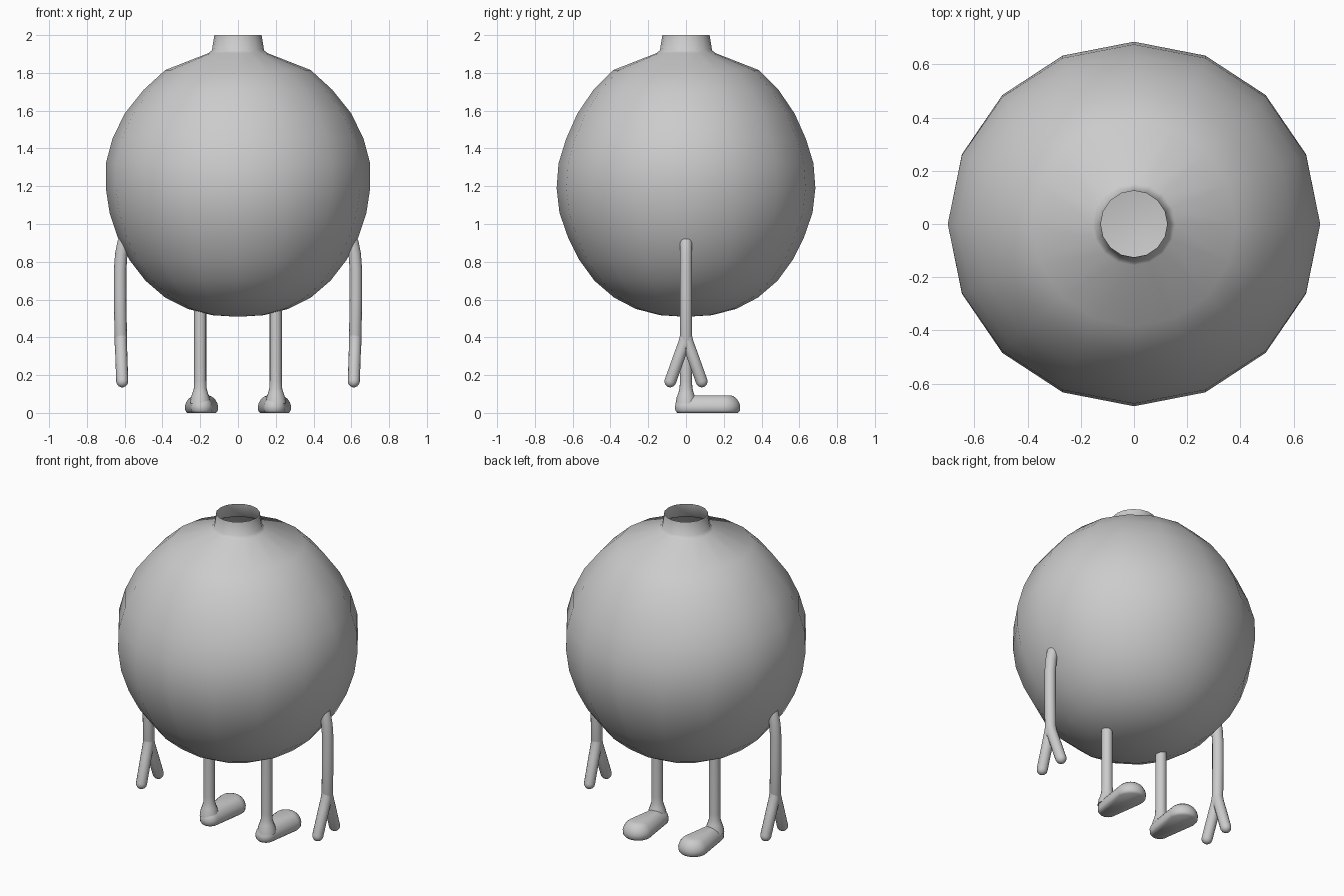
import bpy, bmesh, math
from mathutils import Vector

if "Cube" in bpy.data.objects:
    bpy.data.objects.remove(bpy.data.objects["Cube"])

grey = bpy.data.materials.new("plain grey")
grey.diffuse_color = (0.6, 0.6, 0.6, 1)
grey.use_nodes = True
grey.node_tree.nodes["Principled BSDF"].inputs["Base Color"].default_value = grey.diffuse_color


def finish(name, rings, cap_start=False, cap_end=False, angle=60):
    """Skin a list of equal closed rings into one smooth object."""
    bm = bmesh.new()
    loops = [[bm.verts.new(p) for p in ring] for ring in rings]
    n = len(loops[0])
    for a, b in zip(loops, loops[1:]):
        for i in range(n):
            j = (i + 1) % n
            bm.faces.new((a[i], a[j], b[j], b[i]))
    if cap_start:
        bm.faces.new(loops[0][::-1])
    if cap_end:
        bm.faces.new(loops[-1])
    bmesh.ops.recalc_face_normals(bm, faces=bm.faces)
    me = bpy.data.meshes.new(name)
    bm.to_mesh(me)
    bm.free()
    me.materials.append(grey)
    ob = bpy.data.objects.new(name, me)
    bpy.context.collection.objects.link(ob)
    bpy.ops.object.select_all(action='DESELECT')
    bpy.context.view_layer.objects.active = ob
    ob.select_set(True)
    bpy.ops.object.shade_smooth_by_angle(angle=math.radians(angle))
    return ob


def ellipse(rx, ry, z, n=16):
    return [(rx * math.cos(2 * math.pi * i / n), ry * math.sin(2 * math.pi * i / n), z)
            for i in range(n)]


def tube(name, path, r, n=14, round_end=True):
    """Round tube along a mostly vertical path, with a domed far end."""
    pts = [Vector(p) for p in path]
    stations = []
    for i, p in enumerate(pts):
        d = (pts[min(i + 1, len(pts) - 1)] - pts[max(i - 1, 0)]).normalized()
        stations.append((p, d, r))
    if round_end:
        p, d, _ = stations[-1]
        for a in (25, 50, 70, 85):
            t = math.radians(a)
            stations.append((p + d * r * math.sin(t), d, r * math.cos(t)))
    rings = []
    for p, d, rad in stations:
        u = (Vector((1, 0, 0)) - d * d.x).normalized()
        v = d.cross(u)
        rings.append([p + rad * (u * math.cos(2 * math.pi * i / n) + v * math.sin(2 * math.pi * i / n))
                      for i in range(n)])
    return finish(name, rings, True, True)


# Round body with open neck: (width radius, depth radius, height)
profile = [(0.02, 0.02, 0.51), (0.135, 0.135, 0.517), (0.265, 0.265, 0.55), (0.385, 0.38, 0.61),
           (0.49, 0.485, 0.70), (0.575, 0.565, 0.81), (0.637, 0.625, 0.93), (0.68, 0.67, 1.06),
           (0.70, 0.685, 1.19), (0.70, 0.675, 1.32), (0.665, 0.635, 1.45), (0.60, 0.575, 1.585),
           (0.50, 0.49, 1.71), (0.385, 0.385, 1.815), (0.155, 0.155, 1.905), (0.138, 0.138, 1.92),
           (0.125, 0.125, 2.0)]
finish("body", [ellipse(*p) for p in profile], cap_start=True, angle=80)


def foot_ring(cx, inset, z, n=12):
    """Outline around a small heel circle and a larger toe circle."""
    pts = []
    for cy, r, start in ((0.2, 0.088, 0), (0.0, 0.059, 180)):
        for i in range(n):
            a = math.radians(start + 180 * i / (n - 1))
            pts.append((cx + (r - inset) * math.cos(a), cy + (r - inset) * math.sin(a), z))
    return pts


for side, s in (("left", -1), ("right", 1)):
    # Arm ending in two spread fingers
    tube(side + "_arm", [(s * 0.55, 0, 0.985), (s * 0.585, 0, 0.95), (s * 0.606, 0, 0.90),
                         (s * 0.618, 0, 0.84), (s * 0.624, 0, 0.76), (s * 0.624, 0, 0.6),
                         (s * 0.62, 0, 0.36)], 0.033)
    for end, f in (("front", -1), ("back", 1)):
        tube(side + "_" + end + "_finger", [(s * 0.62, 0, 0.41), (s * 0.62, f * 0.008, 0.375),
                                            (s * 0.618, f * 0.03, 0.315),
                                            (s * 0.613, f * 0.083, 0.167)], 0.032)
    # Leg flaring into the ankle
    leg = [(0.032, 0.58), (0.032, 0.17), (0.034, 0.13), (0.041, 0.105), (0.05, 0.08), (0.055, 0.05)]
    finish(side + "_leg", [[(x + s * 0.2, y, z) for x, y, z in ellipse(r, r, h)] for r, h in leg],
           True, True)
    # Flat-soled foot with a wide toe
    levels = [(0.012, 0.0), (0.002, 0.012), (0.0, 0.035), (0.006, 0.055), (0.018, 0.074),
              (0.034, 0.087), (0.052, 0.093)]
    finish(side + "_foot", [foot_ring(s * 0.193, i, z) for i, z in levels], True, True)
